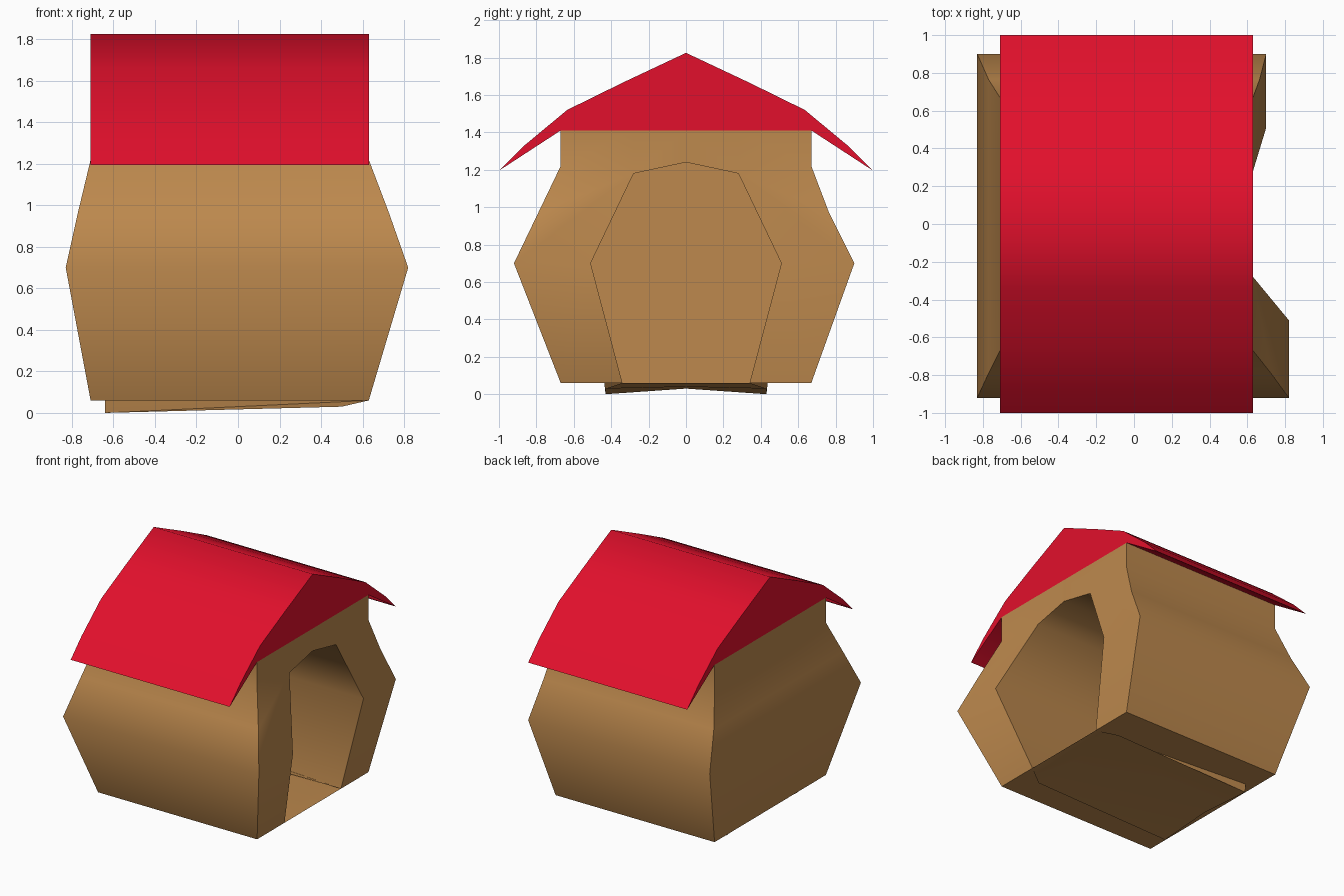
import bpy, bmesh

if "Cube" in bpy.data.objects:
    bpy.data.objects.remove(bpy.data.objects["Cube"])


def material(name, color):
    m = bpy.data.materials.new(name)
    m.diffuse_color = (*color, 1)
    m.use_nodes = True
    m.node_tree.nodes["Principled BSDF"].inputs["Base Color"].default_value = m.diffuse_color
    return m


def make_object(name, bm, mat, angle):
    bmesh.ops.remove_doubles(bm, verts=bm.verts, dist=0.0005)
    bmesh.ops.recalc_face_normals(bm, faces=bm.faces)
    me = bpy.data.meshes.new(name)
    bm.to_mesh(me)
    bm.free()
    me.materials.append(mat)
    ob = bpy.data.objects.new(name, me)
    bpy.context.collection.objects.link(ob)
    bpy.ops.object.select_all(action='DESELECT')
    ob.select_set(True)
    bpy.context.view_layer.objects.active = ob
    bpy.ops.object.shade_smooth_by_angle(angle=angle)
    return ob


def face(bm, *pts):
    bm.faces.new([bm.verts.new(p) for p in pts])


tan = material("tan_wall", (0.51, 0.25, 0.075))
red = material("red_roof", (0.76, 0.005, 0.025))
FRONT, BACK, BASE, EAVE = 0.63, -0.71, 0.06, 1.41

# Bulging walls: each half has side, back and doorway panels
bm = bmesh.new()
for s, bulge_x, bulge_y, mid_y in ((-1, 0.82, 0.92, 0.79), (1, 0.70, 0.90, 0.765)):
    # corner and back columns, bottom to top
    corner = [(FRONT, s * 0.67, BASE), (bulge_x, s * bulge_y, 0.70),
              (0.5 * (FRONT + bulge_x), s * mid_y, 0.97),
              (FRONT, s * 0.67, 1.22), (FRONT, s * 0.67, EAVE)]
    back = [(BACK, s * 0.67, BASE), (-0.83, s * bulge_y, 0.70),
            (-0.77, s * mid_y, 0.97), (BACK, s * 0.67, 1.22),
            (BACK, s * 0.67, EAVE)]
    centre = [(p[0], 0, p[2]) for p in back]
    for i in range(4):
        face(bm, corner[i], corner[i + 1], back[i + 1], back[i])
        face(bm, back[i], back[i + 1], centre[i + 1], centre[i])

    # doorway wall
    door = [(FRONT, s * 0.34, BASE), (bulge_x, s * 0.51, 0.70),
            (FRONT, s * 0.28, 1.18), (FRONT, 0, 1.24)]
    top_side, top_mid = (FRONT, s * 0.28, EAVE), (FRONT, 0, EAVE)
    face(bm, corner[0], door[0], door[1], corner[1])
    face(bm, corner[1], door[1], door[2], corner[2])
    face(bm, corner[2], door[2], corner[3])
    face(bm, corner[3], door[2], top_side, corner[4])
    face(bm, door[2], door[3], top_mid, top_side)

    # flat underside around the room
    inner = (-0.64, s * 0.43, BASE)
    face(bm, corner[0], door[0], inner, back[0])
    face(bm, back[0], inner, (-0.64, 0, BASE), centre[0])

    # hollow room running in from the door
    sill = (FRONT, 0, BASE)
    rear = [(-0.64, s * 0.43, 0), (-0.64, s * 0.51, 0.70),
            (-0.64, s * 0.28, 1.18), (-0.64, 0, 1.24)]
    rear_sill = (-0.64, 0, 0.03)
    for i in range(3):
        face(bm, door[i], door[i + 1], rear[i + 1], rear[i])
    face(bm, rear_sill, *rear)
    lip = (0.5, s * 0.43, 0.03)
    lip_mid = (0.5, 0, 0.04)
    face(bm, door[0], lip, lip_mid, sill)
    face(bm, lip, rear[0], rear_sill, lip_mid)
    face(bm, door[0], rear[0], lip)
make_object("house_body", bm, tan, 1.05)

# Roof: gable profile extruded along x
half = [(0.34, 1.665), (0.635, 1.52), (0.87, 1.325), (1.0, 1.195), (0.67, EAVE)]
profile = [(0, 1.825)] + half + [(-y, z) for y, z in reversed(half)]
bm = bmesh.new()
n = len(profile)
for i in range(n):
    a, b = profile[i], profile[(i + 1) % n]
    face(bm, (BACK, *a), (BACK, *b), (FRONT, *b), (FRONT, *a))
for x in (BACK, FRONT):
    face(bm, *[(x, y, z) for y, z in profile])
make_object("roof", bm, red, 1.05)
